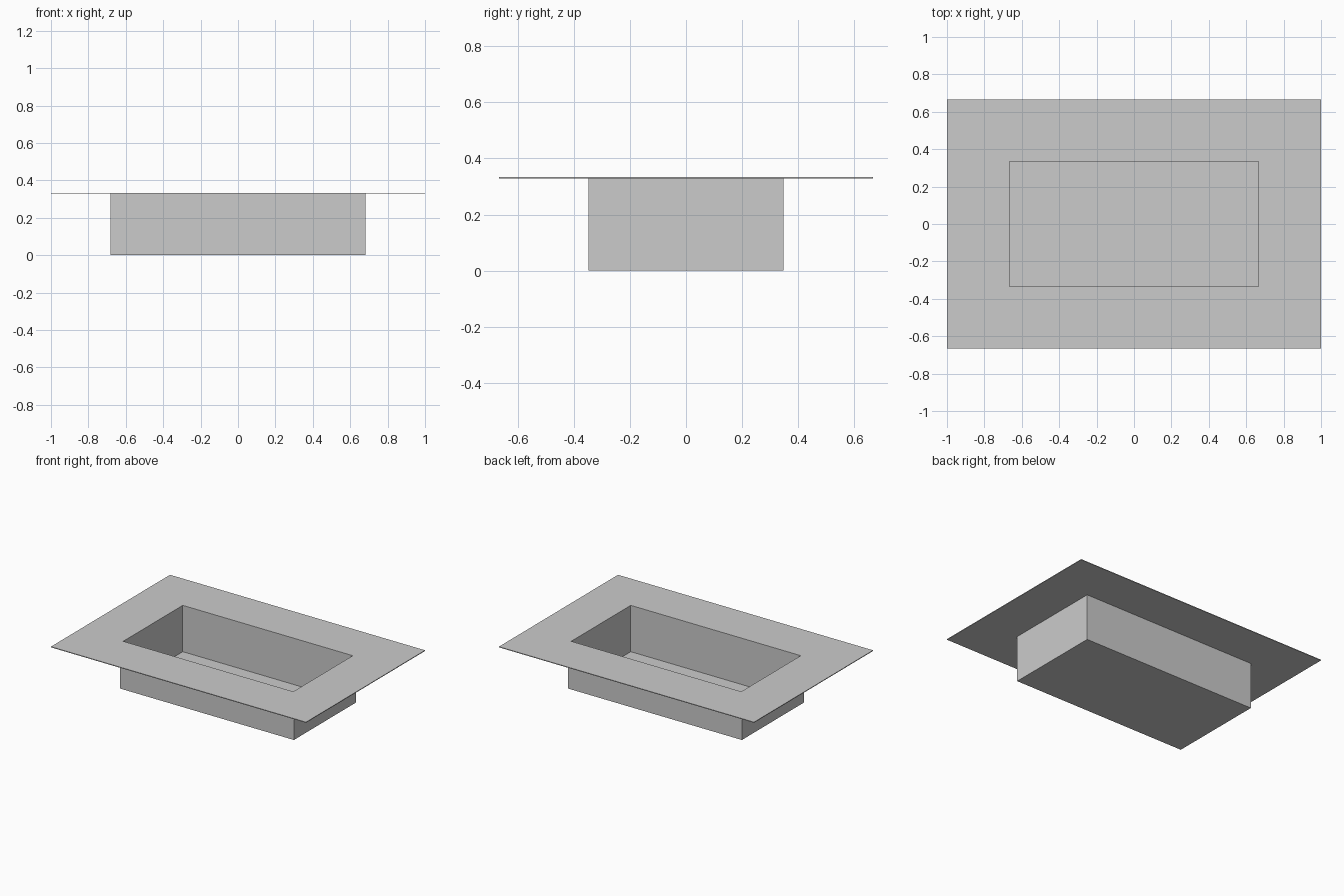
import bpy
import bmesh

# Clear the default cube
cube = bpy.data.objects.get("Cube")
if cube:
    bpy.data.objects.remove(cube, do_unlink=True)

HEIGHT = 1 / 3
SHEET = 0.005                 # thickness of rim and floor
INNER = (2 / 3, 1 / 3)        # half sizes of the opening
OUTER = (0.682, 0.348)        # half sizes of the basin outside
RIM = (1.0, 2 / 3)            # half sizes of the rim

grey = bpy.data.materials.new("light_grey")
grey.use_nodes = True
colour = (0.6, 0.6, 0.6, 1)
grey.diffuse_color = colour
grey.node_tree.nodes["Principled BSDF"].inputs["Base Color"].default_value = colour


def loop(bm, half, z):
    """Four corners of a centred rectangle."""
    x, y = half
    return [bm.verts.new((sx * x, sy * y, z))
            for sx, sy in ((-1, -1), (1, -1), (1, 1), (-1, 1))]


def tray(name, profile):
    """Skin stacked rectangles, capping the first and last."""
    bm = bmesh.new()
    loops = [loop(bm, half, z) for half, z in profile]
    for a, b in zip(loops, loops[1:]):
        for i in range(4):
            j = (i + 1) % 4
            bm.faces.new((a[i], a[j], b[j], b[i]))
    bm.faces.new(loops[0][::-1])
    bm.faces.new(loops[-1])
    bmesh.ops.recalc_face_normals(bm, faces=bm.faces)
    mesh = bpy.data.meshes.new(name)
    bm.to_mesh(mesh)
    bm.free()
    mesh.materials.append(grey)
    obj = bpy.data.objects.new(name, mesh)
    bpy.context.collection.objects.link(obj)
    return obj


# Recessed basin with a wide flat rim, one continuous shell
tray("rimmed_basin", [
    (OUTER, 0),
    (OUTER, HEIGHT - SHEET),
    (RIM, HEIGHT - SHEET),
    (RIM, HEIGHT),
    (INNER, HEIGHT),
    (INNER, SHEET),
])
